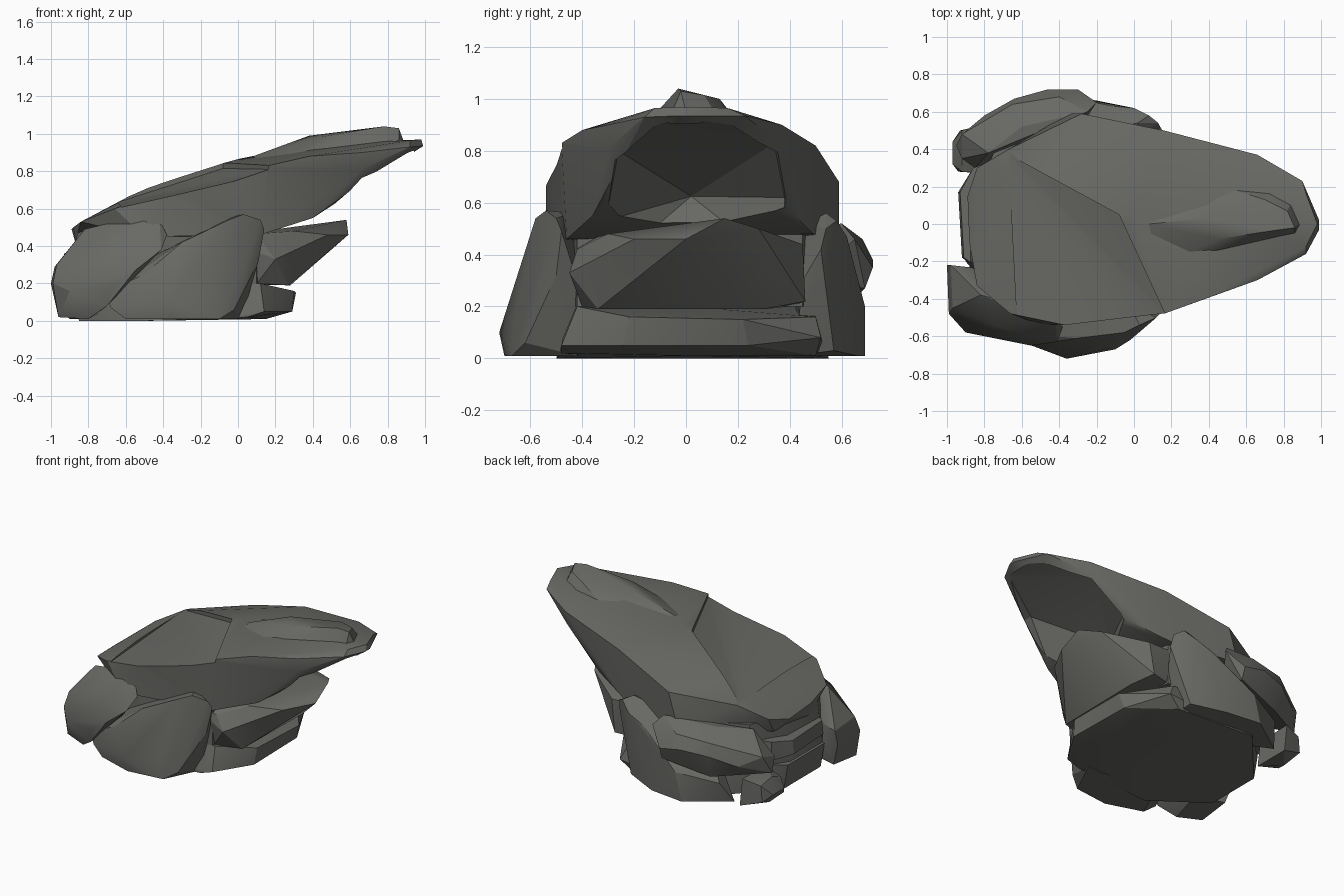
import bpy, bmesh, math

stone = bpy.data.materials.new("dark grey stone")
stone.diffuse_color = (0.14, 0.14, 0.13, 1)


def rock(name, pts):
    """Faceted boulder: convex hull of a few corner points."""
    bm = bmesh.new()
    for p in pts:
        bm.verts.new(p)
    r = bmesh.ops.convex_hull(bm, input=bm.verts)
    junk = {v for v in r["geom_interior"] + r["geom_unused"] if isinstance(v, bmesh.types.BMVert)}
    bmesh.ops.delete(bm, geom=list(junk), context='VERTS')
    bmesh.ops.recalc_face_normals(bm, faces=bm.faces)
    me = bpy.data.meshes.new(name)
    bm.to_mesh(me)
    bm.free()
    me.materials.append(stone)
    ob = bpy.data.objects.new(name, me)
    bpy.context.collection.objects.link(ob)
    return ob


def carve(ob, pts):
    """Cut a hull-shaped hollow out of a rock."""
    cutter = rock("cutter", pts)
    cutter.hide_render = True
    mod = ob.modifiers.new("carve", 'BOOLEAN')
    mod.operation, mod.object, mod.solver = 'DIFFERENCE', cutter, 'EXACT'
    bpy.context.view_layer.objects.active = ob
    bpy.ops.object.modifier_apply(modifier=mod.name)
    bpy.data.objects.remove(cutter)


# big leaning top slab: crown, rim, underside
slab = rock("top_slab", [
    (.98, .0, .97), (.92, .16, .965), (.92, -.12, .965), (.4, .1, .945), (0, .05, .865), (-.4, 0, .755), (-.5, .25, .71),
    (.99, .02, .935), (.99, -.03, .935), (.92, -.16, .93), (.66, -.3, .9), (.38, -.4, .88), (.16, -.48, .83), (-.35, -.54, .7),
    (-.66, -.48, .6), (-.84, -.33, .53), (-.88, -.1, .5), (-.89, .15, .49), (-.84, .3, .53), (-.67, .4, .62),
    (-.28, .59, .68), (.16, .5, .82), (.66, .37, .9), (.9, .23, .935), (.66, -.3, .81), (.66, .36, .82),
    (.62, -.28, .76), (.6, .32, .76), (.4, -.36, .55), (.38, .4, .57), (.12, -.46, .46), (.12, .49, .48),
    (-.5, -.54, .45), (-.35, .59, .45), (-.87, -.1, .42), (-.84, .25, .43)])
# hollow under the overhang and split step across the top
carve(slab, [(.94, -.1, .91), (.94, .14, .915), (.62, -.26, .8), (.6, .34, .83), (.42, -.31, .53), (.4, .38, .62),
             (.22, .02, .625), (1.1, -.4, .4), (1.1, .5, .4), (.42, -.3, .35), (.4, .37, .35)])
step = [(-.67, .37, .625), (-.08, .05, .815), (.17, -.49, .81), (.1, -.65, .77), (-.62, -.6, .605)]
carve(slab, step + [(x, y, z + .5) for x, y, z in step])

# thin raised plate near the tip
rock("tip_plate", [
    (.08, 0, .88), (.09, -.05, .87), (.27, -.16, .88), (.45, -.14, .92), (.86, -.05, .96), (.89, 0, .95),
    (.84, .11, .95), (.73, .17, .94), (.48, .2, .91), (.38, .03, .99), (.45, -.08, .985),
    (.78, -.03, 1.04), (.86, -.02, 1.03), (.82, .07, 1.015), (.7, .13, 1.0)])

# hidden core and left ledges
rock("core", [(x, y, z) for z, s in ((.2, 1), (.5, .95)) for x, y in (
    (-.9 * s, -.2), (-.9 * s, .15), (-.75, .38), (-.4, .52), (.1, .45), (.2, 0), (.1, -.42), (-.4, -.5), (-.75, -.38))])
rock("left_ledge", [
    (-.94, .17, .27), (-.92, -.18, .27), (-.93, .17, .36), (-.91, -.18, .36), (-.86, .3, .38), (-.86, .3, .25),
    (-.6, .4, .4), (-.6, -.4, .4), (-.6, .4, .2), (-.6, -.4, .2)])
# flat base slab
rock("base_slab", [
    (.3, -.22, .16), (.31, .22, .15), (.29, -.24, .05), (.28, .24, .05), (.12, -.42, .2), (.1, .5, .16), (.14, -.48, .05),
    (.14, .52, .08), (.05, -.48, .02), (.05, .5, .01), (.15, 0, .01), (.05, 0, .2),
    (-.5, -.5, 0), (-.5, .55, 0), (-.85, .15, 0), (-.85, -.25, 0), (-.88, .15, .17), (-.88, -.25, .17),
    (-.5, .5, .2), (-.5, -.45, .2)])
# wedge jutting out at the right
rock("right_wedge", [
    (.13, -.42, .42), (.3, -.3, .48), (.34, -.07, .5), (.58, .15, .54), (.59, .0, .46), (.48, -.2, .46), (.2, -.45, .33),
    (.5, .28, .5), (.25, .45, .44), (.22, .46, .22), (.28, .3, .19), (.27, -.34, .19), (.1, -.4, .2),
    (-.1, -.4, .45), (-.1, .45, .44), (-.1, .4, .2), (-.1, -.35, .2)])
# front leaning boulder
rock("front_boulder", [
    (-.71, -.58, .15), (-.68, -.6, .07), (-.6, -.62, .01), (-.35, -.7, .01), (-.36, -.72, .1), (-.1, -.67, .01),
    (-.02, -.62, .06), (-.12, -.66, .16), (-.5, -.64, .25), (-.3, -.61, .42), (-.05, -.58, .54), (.03, -.54, .57), (.12, -.5, .54),
    (.14, -.48, .49), (.11, -.5, .32), (-.02, -.44, .56), (.08, -.42, .3), (.02, -.42, .01), (-.5, -.4, .01), (-.45, -.45, .35)])
# front left boulder
rock("left_boulder", [
    (-1, -.22, .2), (-.99, -.48, .2), (-.98, -.22, .29), (-.97, -.45, .3), (-.96, -.48, .02), (-.95, -.25, .04), (-.8, -.54, .01), (-.9, -.58, .16),
    (-.7, -.6, .08), (-.68, -.62, .18), (-.55, -.65, .27), (-.41, -.63, .38), (-.38, -.55, .46), (-.42, -.52, .54),
    (-.48, -.5, .57), (-.74, -.4, .51), (-.82, -.38, .49), (-.8, -.24, .33), (-.72, -.55, .42), (-.56, -.6, .44), (-.75, -.3, .04)])
# back leaning boulder
rock("back_boulder", [
    (-.72, .5, .01), (-.66, .58, .15), (-.45, .69, .01), (-.2, .66, .01), (-.4, .69, .2), (-.05, .62, .2), (.02, .57, .03),
    (-.12, .63, .42), (0, .62, .47), (.08, .58, .53), (.13, .54, .5), (.14, .52, .42), (.02, .54, .56), (0, .46, .52),
    (.1, .45, .3), (.03, .42, .01), (-.5, .4, .01), (-.5, .45, .4)])
# back left boulder
rock("back_left_boulder", [
    (-.95, .42, .24), (-.92, .35, .32), (-.92, .48, .36), (-.8, .58, .3), (-.64, .67, .36), (-.46, .72, .38), (-.3, .72, .35),
    (-.3, .69, .27), (-.62, .62, .2), (-.2, .65, .46), (-.25, .6, .52), (-.6, .52, .5), (-.78, .38, .48), (-.85, .3, .3),
    (-.3, .5, .3), (-.65, .64, .44), (-.4, .68, .46)])
# small loose stone
rock("small_stone", [
    (-.97, .32, .1), (-.97, .44, .1), (-.94, .28, .05), (-.93, .5, .06), (-.92, .28, .15), (-.92, .5, .17),
    (-.8, .27, .19), (-.8, .53, .2), (-.92, .38, .19), (-.78, .27, .01), (-.78, .53, .01), (-.9, .38, .01)])

# soft shading with sharp edges kept
for ob in bpy.context.collection.objects:
    ob.select_set(True)
    bpy.context.view_layer.objects.active = ob
bpy.ops.object.shade_smooth_by_angle(angle=math.radians(25))
